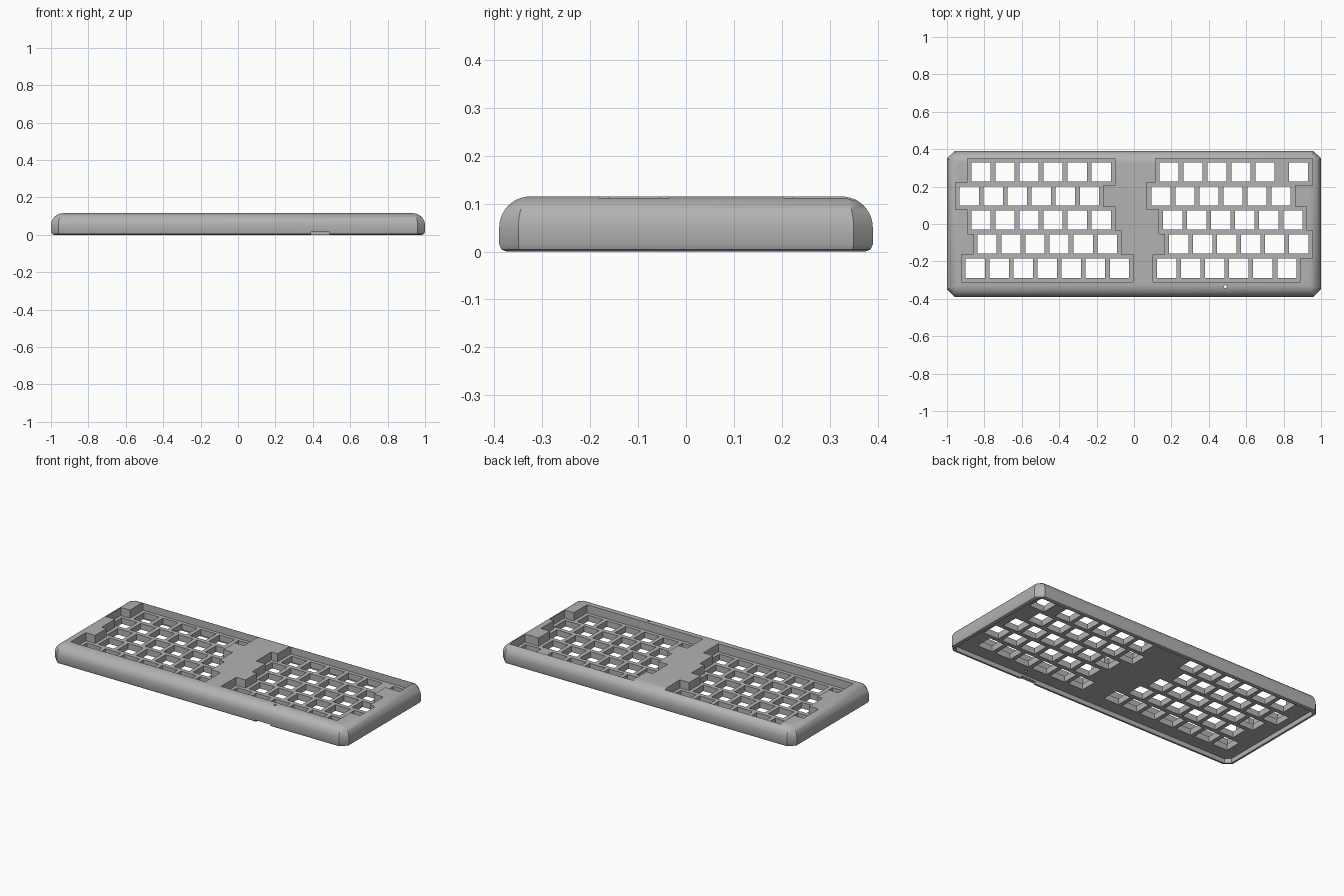
import bpy, bmesh, math

cube = bpy.data.objects.get("Cube")
if cube:
    bpy.data.objects.remove(cube, do_unlink=True)

PITCH, HOLE, MARGIN = 0.1285, 0.103, 0.009
HEIGHT, PLATE_TOP, PLATE_BOTTOM = 0.115, 0.065, 0.028
ROW_Y = [0.278 - i * PITCH for i in range(5)]

grey = bpy.data.materials.new("case grey")
grey.use_nodes = True
grey.diffuse_color = (0.45, 0.45, 0.45, 1)
grey.node_tree.nodes["Principled BSDF"].inputs["Base Color"].default_value = grey.diffuse_color


def make_object(name, bm):
    bmesh.ops.recalc_face_normals(bm, faces=bm.faces)
    mesh = bpy.data.meshes.new(name)
    bm.to_mesh(mesh)
    bm.free()
    mesh.materials.append(grey)
    ob = bpy.data.objects.new(name, mesh)
    bpy.context.collection.objects.link(ob)
    return ob


def loft(bm, rings):
    """Skin a stack of (outline, z) rings and cap both ends."""
    loops = [[bm.verts.new((x, y, z)) for x, y in pts] for pts, z in rings]
    for a, b in zip(loops, loops[1:]):
        for i in range(len(a)):
            j = (i + 1) % len(a)
            bm.faces.new((a[i], a[j], b[j], b[i]))
    bm.faces.new(loops[0])
    bm.faces.new(loops[-1])


def case_outline(inset):
    """Rectangle with clipped corners, offset inwards."""
    w, d = 1 - inset, 0.39 - inset
    c = max(0.04 - 0.586 * inset, 0.002)
    quarter = [(w, d - c), (w - c, d)]
    half = quarter + [(-x, y) for x, y in reversed(quarter)]
    return half + [(-x, -y) for x, y in half]


def box_outline(x, y, w, d):
    return [(x - w / 2, y - d / 2), (x + w / 2, y - d / 2),
            (x + w / 2, y + d / 2), (x - w / 2, y + d / 2)]


def well_side(rows, side):
    """Stepped edge down one side of a key well; side is -1 or 1."""
    pad = PITCH / 2 + MARGIN
    edge = [(r[0] if side < 0 else r[-1]) + side * pad for r in rows]
    pts = [(edge[0], ROW_Y[0] + pad)]
    for i in range(len(rows) - 1):
        upper_wider = side * (edge[i] - edge[i + 1]) > 0
        y = ROW_Y[i] - PITCH / 2 + (-MARGIN if upper_wider else MARGIN)
        pts += [(edge[i], y), (edge[i + 1], y)]
    return pts + [(edge[-1], ROW_Y[-1] - pad)]


def cut(target, name, bm):
    cutter = make_object(name, bm)
    cutter.hide_render = True
    mod = target.modifiers.new(name, "BOOLEAN")
    mod.operation, mod.solver, mod.object = "DIFFERENCE", "EXACT", cutter
    bpy.context.view_layer.objects.active = target
    bpy.ops.object.modifier_apply(modifier=name)
    bpy.data.objects.remove(cutter, do_unlink=True)


# Key centres, row by row from the back, for each half
def key_row(start, count):
    return [start + i * PITCH for i in range(count)]


right_keys = [key_row(-0.818, 6), key_row(-0.881, 6), key_row(-0.818, 6),
              key_row(-0.786, 6), key_row(-0.849, 7)]
left_keys = [key_row(0.187, 5) + [0.88], key_row(0.144, 6), key_row(0.207, 6),
             key_row(0.239, 6), key_row(0.175, 6)]

# Outer shell with a rounded top edge
R = 0.065
profile = [(0.016, 0), (0.005, 0.004), (0, 0.015)]
for i in range(11):
    a = math.pi / 2 * i / 10
    profile.append((R * (1 - math.cos(a)), HEIGHT - R + R * math.sin(a)))
bm = bmesh.new()
loft(bm, [(case_outline(inset), z) for inset, z in profile])
case = make_object("keyboard_case", bm)

# Hollow underside
bm = bmesh.new()
loft(bm, [(case_outline(0.022), -0.05), (case_outline(0.022), PLATE_BOTTOM)])
cut(case, "underside_cutter", bm)

# Stepped key wells and switch holes
for rows in (right_keys, left_keys):
    outline = well_side(rows, -1) + well_side(rows, 1)[::-1]
    bm = bmesh.new()
    loft(bm, [(outline, PLATE_TOP), (outline, 0.2)])
    cut(case, "well_cutter", bm)
    bm = bmesh.new()
    for row, y in zip(rows, ROW_Y):
        for x in row:
            square = box_outline(x, y, HOLE, HOLE)
            loft(bm, [(square, -0.05), (square, 0.09)])
    cut(case, "hole_cutter", bm)

# Cable notch in the front wall
bm = bmesh.new()
notch = box_outline(0.44, -0.38, 0.1, 0.08)
loft(bm, [(notch, -0.05), (notch, 0.015)])
cut(case, "notch_cutter", bm)

# Indicator light hole
bm = bmesh.new()
bmesh.ops.create_cone(bm, cap_ends=True, segments=16, radius1=0.008, radius2=0.008, depth=0.4)
bmesh.ops.translate(bm, verts=bm.verts, vec=(0.488, -0.335, 0.1))
cut(case, "light_hole_cutter", bm)

# Smooth the rounded edge, keep the cuts crisp
bpy.ops.object.select_all(action="DESELECT")
case.select_set(True)
bpy.context.view_layer.objects.active = case
bpy.ops.object.shade_smooth_by_angle(angle=math.radians(30))
